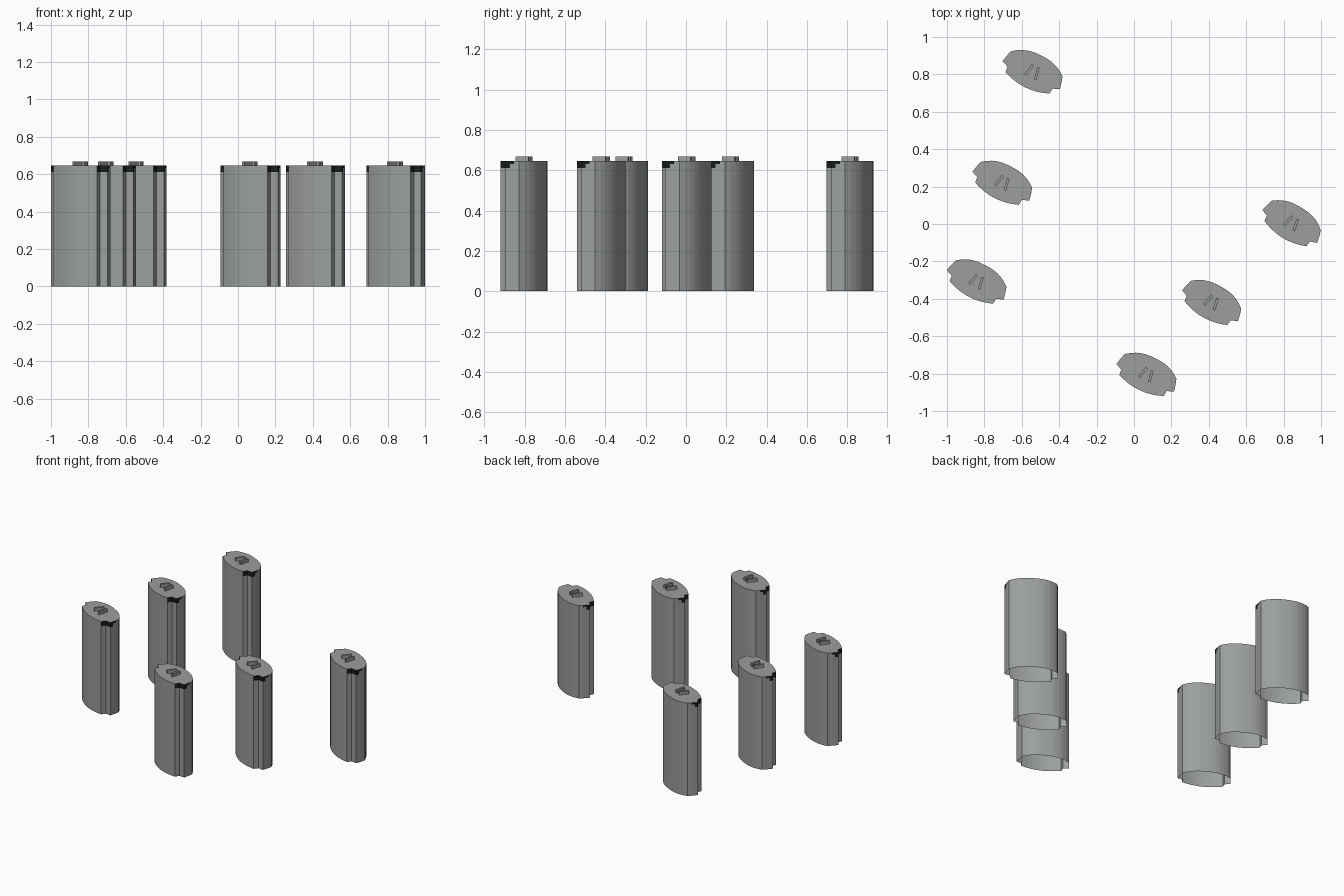
import bpy, bmesh, math
from mathutils import Matrix, Vector

if "Cube" in bpy.data.objects:
    bpy.data.objects.remove(bpy.data.objects["Cube"])

HEIGHT, FIN_TOP = 0.645, 0.668
BAND_LOW, BAND_HIGH = 0.612, 0.632


def material(name, col):
    m = bpy.data.materials.new(name)
    m.diffuse_color = (*col, 1)
    m.use_nodes = True
    m.node_tree.nodes["Principled BSDF"].inputs["Base Color"].default_value = m.diffuse_color
    return m


GREY = material("tower grey", (0.325, 0.345, 0.335))
DARK = material("dark trim", (0.010, 0.012, 0.012))


# Tower plan: lens with two curved sides and a stepped notch at each end
def arc(half, base, rise, power, n):
    return [(half * t, base + rise * (1 - abs(t) ** power))
            for t in (-1 + 2 * i / n for i in range(n + 1))]


def plan():
    """Counter-clockwise points, each with the dark level of the wall that follows it."""
    pts = []
    for p in arc(0.131, -0.067, -0.027, 2.0, 10):
        pts.append([p, None])
    pts[-1][1] = BAND_LOW                       # inner notch wall
    right = [((0.134, -0.036), BAND_LOW), ((0.171, -0.022), BAND_LOW),
             ((0.166, 0.000), BAND_HIGH), ((0.161, 0.021), None)]
    pts += [list(r) for r in right]
    for p in reversed(arc(0.153, 0.046, 0.050, 2.6, 12)):
        pts.append([p, None])
    left = [(-x, y) for (x, y), _ in reversed(right)]
    levels = [BAND_HIGH, BAND_LOW, BAND_LOW, BAND_LOW]
    pts += [[p, l] for p, l in zip(left, levels)]
    return pts


def new_object(name, bm, mats, matrix):
    me = bpy.data.meshes.new(name)
    bm.to_mesh(me)
    bm.free()
    for m in mats:
        me.materials.append(m)
    ob = bpy.data.objects.new(name, me)
    ob.matrix_world = matrix
    bpy.context.collection.objects.link(ob)
    return ob


# Tower shell: open underneath, walls split where dark trim begins
def tower(name, matrix):
    bm = bmesh.new()
    pts = plan()
    levels = (0, BAND_LOW, BAND_HIGH, HEIGHT)
    rings = [[bm.verts.new((x, y, z)) for (x, y), _ in pts] for z in levels]
    n = len(pts)
    for i, (_, dark_from) in enumerate(pts):
        j = (i + 1) % n
        for k in range(3):
            f = bm.faces.new((rings[k][i], rings[k][j], rings[k + 1][j], rings[k + 1][i]))
            f.material_index = int(dark_from is not None and levels[k] >= dark_from)
    bm.faces.new(rings[-1])
    new_object(name, bm, (GREY, DARK), matrix)


# Roof fins: a pair of slats leaning towards each other
def roof_fins(name, matrix):
    bm = bmesh.new()
    for side in (-1, 1):
        place = (Matrix.Translation((side * 0.023, 0, (HEIGHT + FIN_TOP) / 2))
                 @ Matrix.Rotation(side * math.radians(12), 4, 'Z')
                 @ Matrix.Diagonal((0.014, 0.066, FIN_TOP - HEIGHT, 1)))
        bmesh.ops.create_cube(bm, size=1, matrix=place)
    new_object(name, bm, (GREY,), matrix)


SITES = [(-0.540, 0.815, -26), (-0.702, 0.222, -27), (-0.839, -0.306, -27.5),
         (0.844, 0.006, -31), (0.417, -0.418, -29), (0.069, -0.803, -25.5)]
for i, (x, y, turn) in enumerate(SITES, 1):
    at = Matrix.Translation((x, y, 0)) @ Matrix.Rotation(math.radians(turn), 4, 'Z')
    tower(f"tower_{i}", at)
    roof_fins(f"roof_fins_{i}", at)
